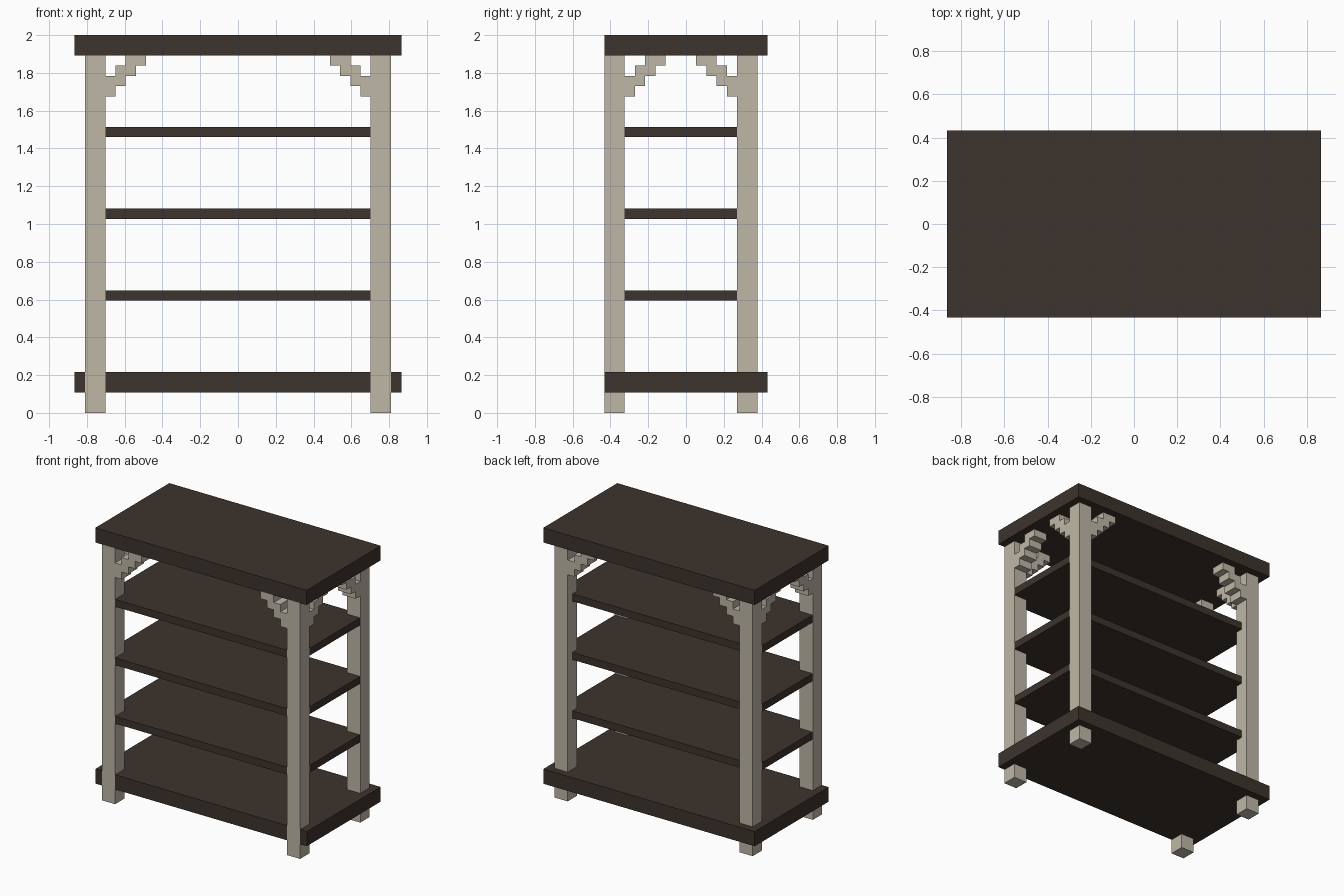
import bpy
import bmesh
from mathutils import Vector

U = 2 / 37       # one grid module
EPS = 0.03       # tiny recess, in modules, that keeps flush faces apart

cube = bpy.data.objects.get("Cube")
if cube:
    bpy.data.objects.remove(cube, do_unlink=True)


def material(name, rgb):
    mat = bpy.data.materials.new(name)
    mat.use_nodes = True
    color = (*rgb, 1)
    mat.diffuse_color = color
    mat.node_tree.nodes["Principled BSDF"].inputs["Base Color"].default_value = color
    return mat


dark_wood = material("dark wood", (0.045, 0.033, 0.026))
pale_wood = material("pale wood", (0.52, 0.475, 0.39))


def prism(name, points, direction, mat):
    """Extrude a flat outline, given in modules, along a direction."""
    bm = bmesh.new()
    face = bm.faces.new([bm.verts.new(Vector(p) * U) for p in points])
    extruded = bmesh.ops.extrude_face_region(bm, geom=[face])["geom"]
    moved = [v for v in extruded if isinstance(v, bmesh.types.BMVert)]
    bmesh.ops.translate(bm, verts=moved, vec=Vector(direction) * U)
    bmesh.ops.recalc_face_normals(bm, faces=bm.faces)
    mesh = bpy.data.meshes.new(name)
    bm.to_mesh(mesh)
    bm.free()
    mesh.materials.append(mat)
    obj = bpy.data.objects.new(name, mesh)
    bpy.context.collection.objects.link(obj)
    return obj


def box(name, x, y, z, mat):
    outline = [(x[0], y[0], z[0]), (x[1], y[0], z[0]),
               (x[1], y[1], z[0]), (x[0], y[1], z[0])]
    return prism(name, outline, (0, 0, z[1] - z[0]), mat)


# Top and bottom boards
box("top_board", (-16, 16), (-8, 8), (35, 37), dark_wood)
box("bottom_board", (-16, 16), (-8 + EPS, 8), (2, 4), dark_wood)

# Thin shelves
for name, z in (("lower", 11), ("middle", 19), ("upper", 27)):
    box(name + "_shelf", (-15 + EPS, 15 - EPS), (-8 + EPS, 6), (z, z + 1), dark_wood)

# Stepped bracket outline: distance from the leg, drop below the top board
STEPS = [(0, 4), (1, 4), (1, 3), (2, 3), (2, 2), (3, 2), (3, 1),
         (4, 1), (4, 0), (2, 0), (2, 1), (1, 1), (1, 2), (0, 2)]

# Four legs, each with one bracket along the width and one along the depth
for side, sx in (("left", 1), ("right", -1)):
    for end, sy, y0, inner in (("front", 1, -8, -6), ("back", -1, 5, 5)):
        label = f"{end}_{side}"
        x0 = 13 if sx > 0 else -15
        box(label + "_leg", (x0, x0 + 2), (y0, y0 + 2), (0, 35), pale_wood)
        prism(label + "_width_bracket",
              [(sx * (13 - d), y0, 35 - h) for d, h in STEPS], (0, 2, 0), pale_wood)
        prism(label + "_depth_bracket",
              [(x0, inner + sy * d, 35 - h) for d, h in STEPS], (2, 0, 0), pale_wood)
